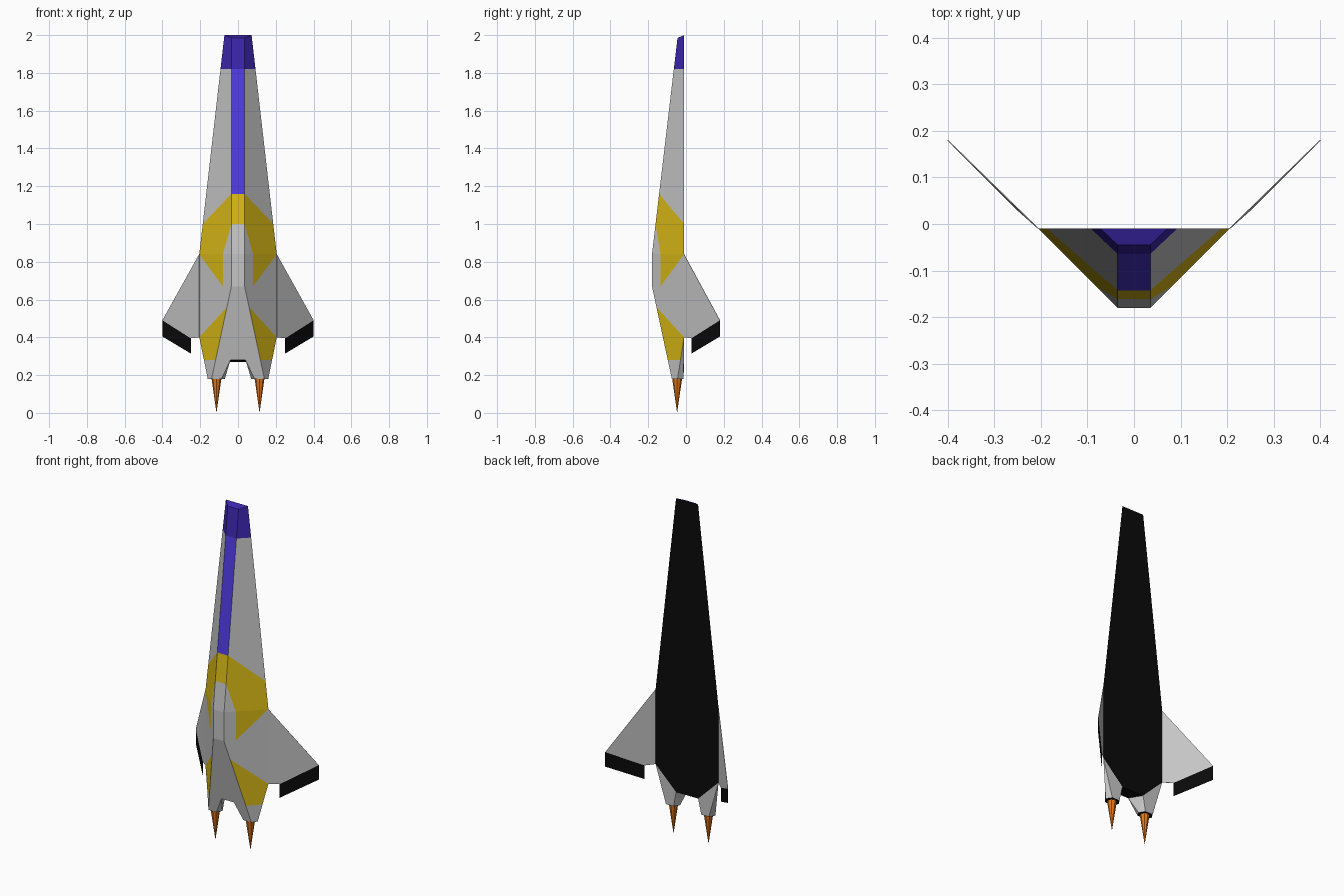
import bpy, bmesh
from mathutils import Vector

if "Cube" in bpy.data.objects:
    bpy.data.objects.remove(bpy.data.objects["Cube"])


def material(name, rgb):
    m = bpy.data.materials.new(name)
    m.diffuse_color = (*rgb, 1)
    m.use_nodes = True
    m.node_tree.nodes["Principled BSDF"].inputs["Base Color"].default_value = m.diffuse_color
    return m


MATS = {
    "grey": material("hull grey", (0.56, 0.56, 0.56)),
    "yellow": material("panel yellow", (0.70, 0.49, 0.008)),
    "nose": material("nose dark blue", (0.045, 0.02, 0.42)),
    "stripe": material("stripe blue", (0.08, 0.045, 0.75)),
    "black": material("heat shield black", (0.003, 0.003, 0.003)),
    "flame": material("flame orange", (0.80, 0.19, 0.008)),
}
NAMES = list(MATS)


def mirrored_object(name, faces, merge=True):
    """Build faces (colour, points) for the right half plus their mirror image."""
    bm = bmesh.new()
    for colour, pts in faces:
        for s in (1, -1):
            f = bm.faces.new([bm.verts.new((s * p[0], p[1], p[2])) for p in pts[::s]])
            f.material_index = NAMES.index(colour)
    if merge:
        bmesh.ops.remove_doubles(bm, verts=bm.verts, dist=0.0005)
        bmesh.ops.recalc_face_normals(bm, faces=bm.faces)
    me = bpy.data.meshes.new(name)
    bm.to_mesh(me)
    bm.free()
    for m in MATS.values():
        me.materials.append(m)
    ob = bpy.data.objects.new(name, me)
    bpy.context.collection.objects.link(ob)
    return ob


def along(stations, z):
    """Point at height z on a polyline of stations listed from top to bottom."""
    for a, b in zip(stations, stations[1:]):
        if b[2] - 1e-6 <= z <= a[2] + 1e-6:
            return Vector(a).lerp(Vector(b), (a[2] - z) / (a[2] - b[2]))


RIDGE = [(0.035, -0.045, 1.985), (0.035, -0.18, 0.84), (0.035, -0.18, 0.67), (0.14, -0.075, 0.18)]
CHINE = [(0.072, -0.01, 2.0), (0.205, -0.01, 0.84), (0.205, -0.01, 0.40), (0.16, -0.045, 0.18)]
R = lambda z: along(RIDGE, z)
C = lambda z: along(CHINE, z)
mid = lambda p: (0, p[1], p[2])

# Hull sides with painted panels
pm, pd = (0.08, -0.135, 0.84), (0.08, -0.135, 0.67)
hull = [
    ("nose", [R(1.985), C(2), C(1.82), R(1.82)]),
    ("grey", [R(1.82), C(1.82), C(1.0), R(1.16)]),
    ("yellow", [R(1.16), C(1.0), C(0.84), pm, R(1.0)]),
    ("grey", [R(1.0), pm, R(0.84)]),
    ("yellow", [pm, C(0.84), pd]),
    ("grey", [R(0.84), pm, pd, R(0.67)]),
    ("grey", [R(0.67), pd, R(0.56)]),
    ("grey", [pd, C(0.84), C(0.40), R(0.56)]),
    ("yellow", [R(0.56), C(0.40), C(0.28), R(0.28)]),
    ("grey", [R(0.28), C(0.28), C(0.18), R(0.18)]),
    ("nose", [mid(C(2)), C(2), R(1.985), mid(R(1.985))]),
]

# Front spine strip
for colour, a, b in [("nose", 1.985, 1.82), ("stripe", 1.82, 1.16), ("yellow", 1.16, 1.0),
                     ("grey", 1.0, 0.84), ("grey", 0.84, 0.67)]:
    hull.append((colour, [mid(R(a)), R(a), R(b), mid(R(b))]))

# Flat back, tail notch and engine housings
n, b = Vector((0.04, R(0.28)[1], 0.28)), Vector((0.072, -0.01, 0.27))
h1, h2 = R(0.18), C(0.18)
h3, h4 = (0.14, -0.013, 0.18), (0.09, -0.013, 0.18)
h5, h6 = (0.07, -0.045, 0.18), (0.088, -0.075, 0.18)
hull += [
    ("grey", [mid(R(0.67)), R(0.67), R(0.56), R(0.28), n, mid(n)]),
    ("grey", [R(0.28), h1, h6, n]),
    ("black", [mid(C(2)), C(2), C(1.82), C(1.0), C(0.84), C(0.40), b, mid(b)]),
    ("black", [mid(n), n, b, mid(b)]),
    ("grey", [C(0.40), C(0.28), h2, h3]),
    ("grey", [C(0.40), h3, h4, b]),
    ("grey", [b, h4, h5]),
    ("grey", [n, b, h5]),
    ("grey", [n, h5, h6]),
    ("black", [h1, h2, h3, h4, h5, h6]),
]
mirrored_object("hull", hull)

# Swept wings and trailing flaps, thin sheets
tip, inner = (0.40, 0.18, 0.49), (0.25, 0.03, 0.395)
for name, colour, pts in [
    ("wings", "grey", [C(0.84), tip, inner, C(0.40)]),
    ("wing_flaps", "black", [tip, (0.40, 0.18, 0.405), (0.25, 0.03, 0.315), inner]),
]:
    ob = mirrored_object(name, [(colour, pts)], merge=False)
    mod = ob.modifiers.new("thickness", "SOLIDIFY")
    mod.thickness = 0.002
    mod.offset = 0

# Engine flames
for side, s in (("right", 1), ("left", -1)):
    bpy.ops.mesh.primitive_cone_add(vertices=8, radius1=0.0, radius2=0.026, depth=0.18,
                                    location=(s * 0.114, -0.047, 0.09))
    ob = bpy.context.object
    ob.name = side + "_engine_flame"
    ob.data.materials.append(MATS["flame"])
